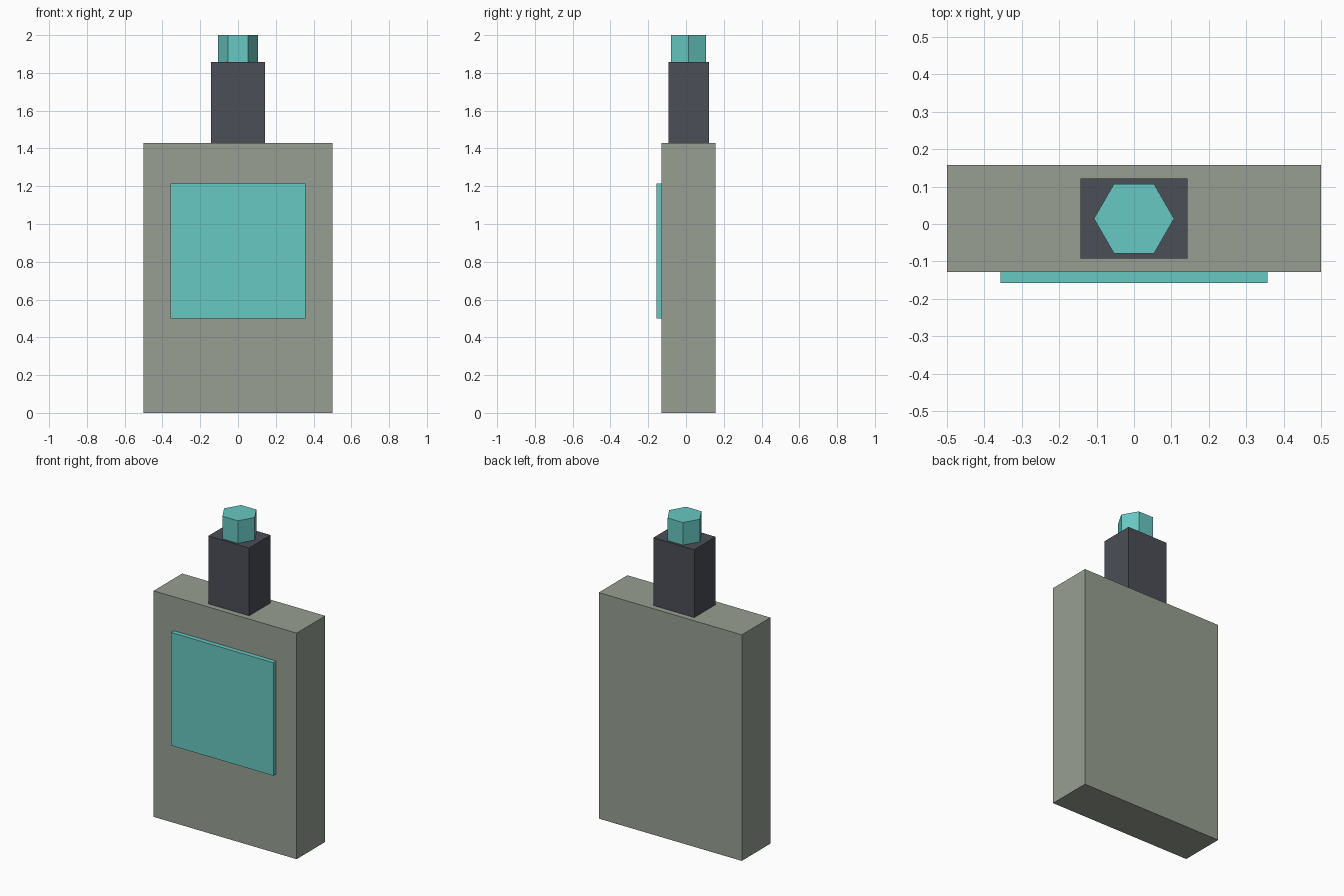
import bpy
import math

if "Cube" in bpy.data.objects:
    bpy.data.objects.remove(bpy.data.objects["Cube"])


def material(name, rgb):
    """Flat material from 0-255 sRGB values."""
    m = bpy.data.materials.new(name)
    lin = [((c / 255 + 0.055) / 1.055) ** 2.4 for c in rgb]
    m.diffuse_color = (*lin, 1)
    m.use_nodes = True
    m.node_tree.nodes["Principled BSDF"].inputs["Base Color"].default_value = m.diffuse_color
    return m


grey = material("grey green", (151, 159, 146))
dark = material("dark slate", (75, 78, 87))
teal = material("teal", (104, 200, 194))

MID = 0.0143  # y centre of body, neck and tip


def box(name, size, centre, mat):
    bpy.ops.mesh.primitive_cube_add(size=1, location=centre)
    ob = bpy.context.object
    ob.name = name
    ob.scale = size
    bpy.ops.object.transform_apply(location=False, rotation=False, scale=True)
    ob.data.materials.append(mat)
    return ob


# Flat slab body
box("body", (1.0, 0.2857, 1.4286), (0, MID, 0.7143), grey)
# Raised square panel on the front
box("front_panel", (0.7143, 0.0286, 0.7143), (0, -0.1428, 0.8571), teal)
# Rectangular neck
box("neck", (0.2857, 0.2143, 0.4286), (0, MID, 1.6429), dark)

# Six-sided tip, corners pointing along x
bpy.ops.mesh.primitive_cylinder_add(vertices=6, radius=0.1071, depth=0.1428,
                                    location=(0, MID, 1.9286),
                                    rotation=(0, 0, math.radians(30)))
tip = bpy.context.object
tip.name = "tip"
tip.data.materials.append(teal)
